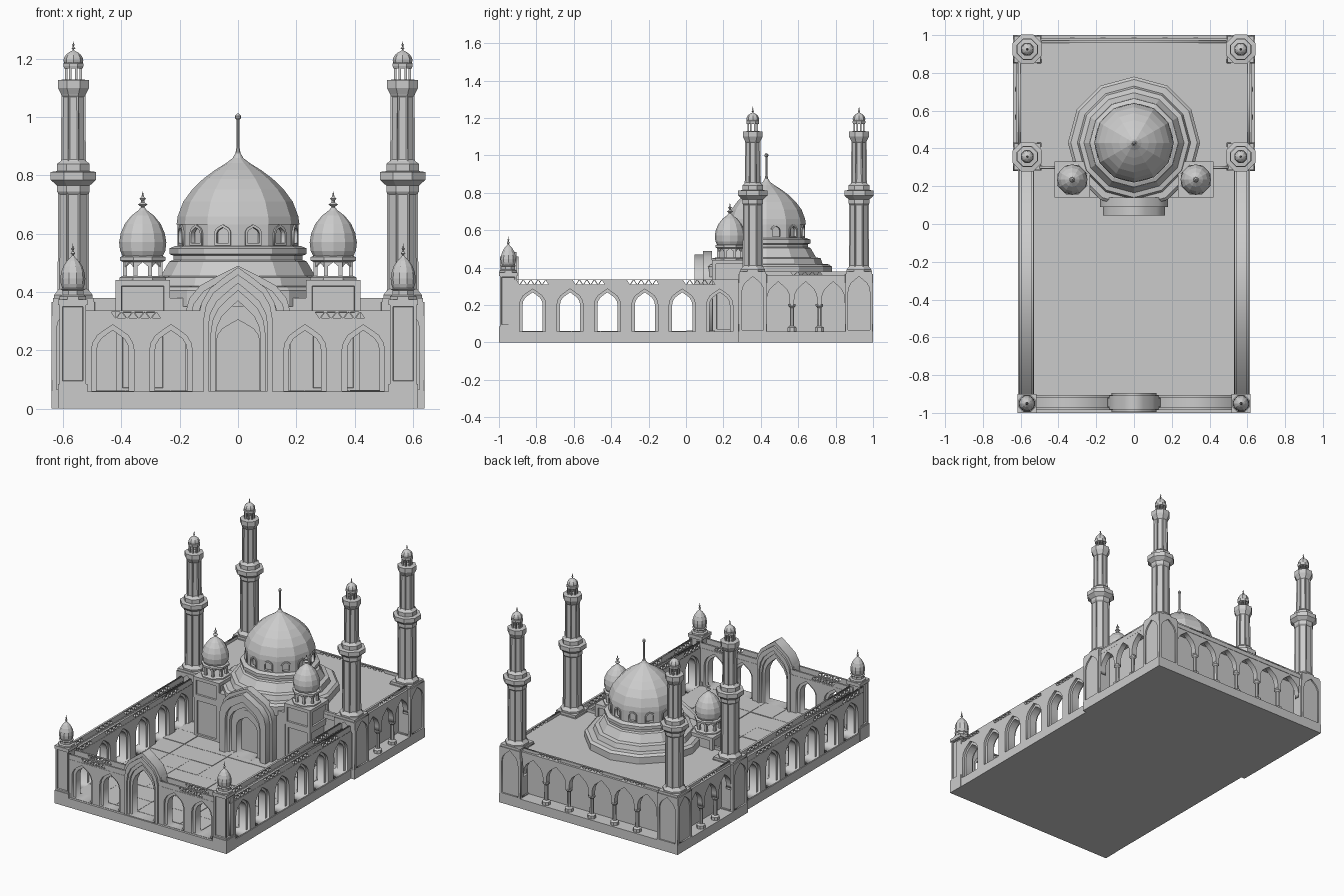
import bpy, bmesh, math, random
from mathutils import Matrix, Vector

if "Cube" in bpy.data.objects:
    bpy.data.objects.remove(bpy.data.objects["Cube"])
random.seed(4)
PI = math.pi


def finish(name, bm):
    bmesh.ops.recalc_face_normals(bm, faces=bm.faces)
    me = bpy.data.meshes.new(name)
    bm.to_mesh(me)
    bm.free()
    ob = bpy.data.objects.new(name, me)
    bpy.context.collection.objects.link(ob)
    return ob


def cube(bm, x0, x1, y0, y1, z0, z1):
    m = Matrix.Translation(((x0 + x1) / 2, (y0 + y1) / 2, (z0 + z1) / 2))
    m = m @ Matrix.Diagonal((abs(x1 - x0), abs(y1 - y0), z1 - z0, 1))
    return bmesh.ops.create_cube(bm, size=1, matrix=m)


def box(name, x0, x1, y0, y1, z0, z1, inset=0):
    bm = bmesh.new()
    cube(bm, x0, x1, y0, y1, z0, z1)
    if inset:
        bm.normal_update()
        side = [f for f in bm.faces if abs(f.normal.z) < .1]
        bmesh.ops.inset_individual(bm, faces=side, thickness=inset, depth=0)
        bmesh.ops.inset_individual(bm, faces=side, thickness=.002, depth=-.01)
    return finish(name, bm)


def lathe(name, prof, n, x, y, flat=False, inset=False):
    """Revolve (radius, z) points; flat=True turns the sides to face the axes."""
    k, rot = (1 / math.cos(PI / n), PI / n) if flat else (1, 0)
    bm = bmesh.new()
    rings = [[bm.verts.new((x + r * k * math.cos(rot + 2 * PI * i / n),
                            y + r * k * math.sin(rot + 2 * PI * i / n), z)) for i in range(n)]
             for r, z in prof]
    tall = []
    for (a, b), (p, q) in zip(zip(rings, rings[1:]), zip(prof, prof[1:])):
        for i in range(n):
            f = bm.faces.new((a[i], a[(i + 1) % n], b[(i + 1) % n], b[i]))
            if q[1] - p[1] > .2:
                tall.append(f)
    bm.faces.new(rings[0][::-1])
    bm.faces.new(rings[-1])
    if inset and tall:
        bm.normal_update()
        bmesh.ops.inset_individual(bm, faces=tall, thickness=.008, depth=-.004)
    return finish(name, bm)


def panel(name, outer, holes, thick, loc=(0, 0, 0), ang=0):
    """Upright slab from a 2D outline with holes; loc is the centre of its thickness."""
    cu = bpy.data.curves.new(name, 'CURVE')
    cu.dimensions, cu.fill_mode, cu.extrude = '2D', 'BOTH', thick / 2
    for pts in [outer] + holes:
        sp = cu.splines.new('POLY')
        sp.points.add(len(pts) - 1)
        for p, (u, v) in zip(sp.points, pts):
            p.co = (u, v, 0, 1)
        sp.use_cyclic_u = True
    tmp = bpy.data.objects.new(name, cu)
    bpy.context.collection.objects.link(tmp)
    dg = bpy.context.evaluated_depsgraph_get()
    me = bpy.data.meshes.new_from_object(tmp.evaluated_get(dg))
    bpy.data.objects.remove(tmp)
    bm = bmesh.new()
    bm.from_mesh(me)
    bmesh.ops.remove_doubles(bm, verts=bm.verts, dist=1e-5)
    bm.transform(Matrix.Translation(loc) @ Matrix.Rotation(ang, 4, 'Z') @ Matrix.Rotation(PI / 2, 4, 'X'))
    return finish(name, bm)


def rect(a, b, c, d):
    return [(a, c), (b, c), (b, d), (a, d)]


def arch(c, w, z0, zs, zp):
    """Pointed ogee arch, half width w, spring zs, peak zp."""
    h = zp - zs
    half = [(1, z0), (1, zs), (.93, zs + .3 * h), (.72, zs + .58 * h), (.36, zs + .8 * h)]
    return [(c + w * u, z) for u, z in half] + [(c, zp)] + [(c - w * u, z) for u, z in half[::-1]]


def lattice(c, w, z0, z1):
    """Zigzag row of triangular holes."""
    n, out = 8, []
    s = w / n
    for i in range(n):
        a, b = (z0, z1) if i % 2 else (z1, z0)
        m = c - w / 2 + s * (i + .5)
        out.append([(m - s * .75, a), (m + s * .75, a), (m, b)])
    return out


def onion(name, x, y, z, r, h, fin, n=10):
    shape = [(.8, 0), (.96, .15), (1, .32), (.93, .5), (.76, .68), (.48, .84), (.2, .94), (.08, 1)]
    lathe(name, [(r * a, z + h * b) for a, b in shape], n, x, y)
    fs = [(.08, 0), (.08, .15), (.2, .25), (.08, .38), (.07, .5), (.14, .6), (.05, .72), (.01, 1)]
    lathe(name + "_finial", [(r * a, z + h * .97 + fin * b) for a, b in fs], 8, x, y)


def lantern(name, x, y, r, t, z0, z1):
    bm = bmesh.new()
    for i in range(8):
        a = PI / 8 + i * PI / 4
        cx, cy = x + r * math.cos(a), y + r * math.sin(a)
        cube(bm, cx - t, cx + t, cy - t, cy + t, z0, z1)
    finish(name, bm)


# plinths and paved court
box("court_plinth", -.615, .615, -1, .3, 0, .058)
box("hall_plinth", -.64, .64, .28, 1, 0, .06)
bm = bmesh.new()
for i in range(7):
    for j in range(8):
        x, y = -.54 + i * .154, -.92 + j * .154
        cube(bm, x, x + .152, y, y + .152, .03, .06 + random.uniform(-.001, .003))
finish("paving_tiles", bm)

# court side walls: core, two skins with wider arches, two latticed parapets
ys = [-.82 + .2 * i for i in range(6)]
lat = [q for c in (-.82, -.52, -.23, .07) for q in lattice(c, .16, .31, .333)]
for s in (-1, 1):
    panel("side_wall_core", rect(-.95, .3, .05, .3), [arch(c, .054, .06, .2, .268) for c in ys],
          .05, (s * .57, 0, 0), PI / 2)
    for d in (-.0325, .0325):
        panel("side_wall_skin", rect(-.95, .3, .05, .304), [arch(c, .07, .06, .2, .286) for c in ys],
              .015, (s * .57 + d, 0, 0), PI / 2)
        panel("side_parapet", rect(-.95, .3, .304, .338), lat, .012, (s * .57 + d, 0, 0), PI / 2)

# court front wall, one half each side of the gate
for s in (-1, 1):
    xs = [s * .23, s * .43]
    a, b = sorted((s * .1, s * .56))
    panel("front_wall_core", rect(a, b, .05, .3), [arch(c, .055, .06, .2, .268) for c in xs], .05, (0, -.945, 0))
    for d in (-.0325, .0325):
        panel("front_wall_skin", rect(a, b, .05, .304), [arch(c, .073, .06, .2, .288) for c in xs],
              .015, (0, -.945 + d, 0))
        panel("front_parapet", rect(a, b, .304, .336), lattice(s * .35, .16, .31, .331), .012, (0, -.945 + d, 0))

# front gate in stepped layers
panel("gate_core", arch(0, .14, .05, .3, .47), [arch(0, .078, .061, .24, .37)], .05, (0, -.945, 0))
panel("gate_middle", arch(0, .135, .05, .31, .485), [arch(0, .092, .061, .26, .405)], .075, (0, -.945, 0))
panel("gate_frame", arch(0, .118, .05, .31, .46), [arch(0, .102, .061, .28, .43)], .1, (0, -.945, 0))

# front corner posts with small onion caps
for s in (-1, 1):
    x, y = s * .567, -.95
    box("post_base", x - .05, x + .05, y - .05, y + .05, 0, .085)
    box("post", x - .045, x + .045, y - .045, y + .045, .085, .36, .014)
    box("post_cap", x - .05, x + .05, y - .05, y + .05, .355, .375)
    lathe("post_collar", [(.046, .37), (.046, .385), (.036, .39), (.036, .405), (.042, .41), (.03, .415)], 8, x, y, True)
    onion("post_dome", x, y, .41, .043, .115, .045)

# hall body and roof
box("hall_body", -.55, .55, .3, .91, .05, .35)
box("hall_roof", -.625, .625, .29, .985, .335, .362)
box("entrance_body", -.24, .24, .14, .32, .05, .38)

# hall arcades: scalloped arches on slim columns, parapet above


def arcade(name, c0, c1, n, loc, ang, lats):
    st = (c1 - c0) / n
    pts = [(c1, .36), (c0, .36)]
    for i in range(n):
        pts += arch(c0 + st * (i + .5), st / 2 - .012, .2, .23, .325)[::-1]
    panel(name, pts, [], .035, loc, ang)
    m = Matrix.Translation(loc) @ Matrix.Rotation(ang, 4, 'Z')
    for i in range(1, n):
        p = m @ Vector((c0 + st * i, 0, 0))
        lathe(name + "_column", [(.024, .055), (.024, .08), (.012, .088), (.011, .185), (.02, .195), (.02, .205)],
              8, p.x, p.y, True)
    panel(name + "_parapet", rect(c0, c1, .355, .38),
          [q for c in lats for q in lattice(c, .16, .36, .376)], .012, loc, ang)


for s in (-1, 1):
    arcade("side_arcade", .42, .86, 3, (s * .607, 0, 0), PI / 2, [.645])
arcade("back_arcade", -.49, .49, 6, (0, .965, 0), 0, [-.3, 0, .3])
for s in (-1, 1):
    a, b = sorted((s * .4, s * .5))
    panel("hall_front_parapet", rect(a, b, .355, .38), [], .015, (0, .3, 0))

# corner towers carrying the minarets
for s in (-1, 1):
    for y in (.357, .925):
        x = s * .565
        box("tower_core", x - .066, x + .066, y - .066, y + .066, .05, .375)
        for d in (-.068, .068):
            panel("tower_face_x", rect(-.073, .073, .05, .365), [arch(0, .058, .066, .27, .352)],
                  .014, (x + d, y, 0), PI / 2)
            panel("tower_face_y", rect(-.073, .073, .05, .365), [arch(0, .058, .066, .27, .352)],
                  .014, (x, y + d, 0))
        box("tower_cap", x - .07, x + .07, y - .07, y + .07, .36, .38)
        lathe("minaret_shaft", [(.066, .37), (.066, .39), (.054, .405), (.053, .74), (.056, .745), (.056, .765),
                                (.078, .785), (.078, .812), (.056, .815), (.056, .84), (.043, .85), (.041, 1.075),
                                (.043, 1.08), (.053, 1.1), (.053, 1.127), (.03, 1.13)], 8, x, y, True, True)
        lantern("minaret_lantern", x, y, .027, .004, 1.12, 1.18)
        lathe("minaret_ring", [(.032, 1.168), (.034, 1.175), (.034, 1.185), (.025, 1.19)], 8, x, y, True)
        onion("minaret_dome", x, y, 1.18, .034, .05, .033, 8)

# entrance portal in front of the hall
panel("portal_frame", arch(0, .165, .05, .31, .47), [arch(0, .125, .061, .28, .42)], .05, (0, .07, 0))
panel("portal_inner_frame", arch(0, .14, .05, .3, .44), [arch(0, .108, .061, .26, .38)], .04, (0, .085, 0))
panel("portal_door_wall", arch(0, .18, .05, .33, .49), [arch(0, .074, .061, .23, .305)], .05, (0, .115, 0))

# side turrets with open lanterns
for s in (-1, 1):
    x, y = s * .327, .235
    box("turret_lower", x - .09, x + .09, y - .092, y + .092, .05, .31, .03)
    box("turret_upper", x - .094, x + .094, y - .096, y + .096, .308, .442, .03)
    lathe("turret_floor", [(.08, .44), (.08, .45), (.07, .455)], 8, x, y, True)
    lantern("turret_lantern", x, y, .066, .007, .45, .51)
    panel_w = .066 * math.tan(PI / 8)
    for i in range(8):
        a = i * PI / 4
        top = [(-panel_w, .51), (-panel_w, .48), (0, .503), (panel_w, .48), (panel_w, .51)]
        panel("turret_arch", top, [], .008, (x + .062 * math.sin(a), y - .062 * math.cos(a), 0), a)
    lathe("turret_ring", [(.068, .503), (.078, .508), (.078, .52), (.065, .525)], 8, x, y, True)
    onion("turret_dome", x, y, .515, .081, .175, .06, 12)

# main dome: stepped base, windowed drum, faceted shell
cy = .43
lathe("dome_base", [(.35, .35), (.35, .405), (.335, .418), (.3, .42), (.29, .45), (.265, .455), (.236, .505),
                    (.222, .51), (.222, .525), (.235, .53), (.235, .55), (.215, .558), (.18, .56)], 12, 0, cy)
lathe("drum_core", [(.185, .55), (.185, .635)], 12, 0, cy)
ap = .207 * math.cos(PI / 12)
hw = .207 * math.sin(PI / 12)
for i in range(12):
    a = PI / 12 + i * PI / 6
    d = (math.sin(a), -math.cos(a))
    panel("drum_wall", rect(-hw, hw, .55, .635), [arch(0, .021, .568, .6, .622)], .012,
          ((ap - .006) * d[0], cy + (ap - .006) * d[1], 0), a)
    panel("drum_window_frame", arch(0, .029, .56, .603, .632), [arch(0, .021, .568, .6, .622)], .012,
          (ap * d[0], cy + ap * d[1], 0), a)
lathe("main_dome", [(.19, .63), (.211, .632), (.207, .66), (.188, .71), (.157, .752), (.12, .788), (.08, .818),
                    (.04, .843), (.018, .86), (.01, .875)], 12, 0, cy)
lathe("dome_spire", [(.015, .86), (.008, .88), (.005, .9), (.005, .99), (.01, .997), (.01, 1.005), (.003, 1.013)], 8, 0, cy)
